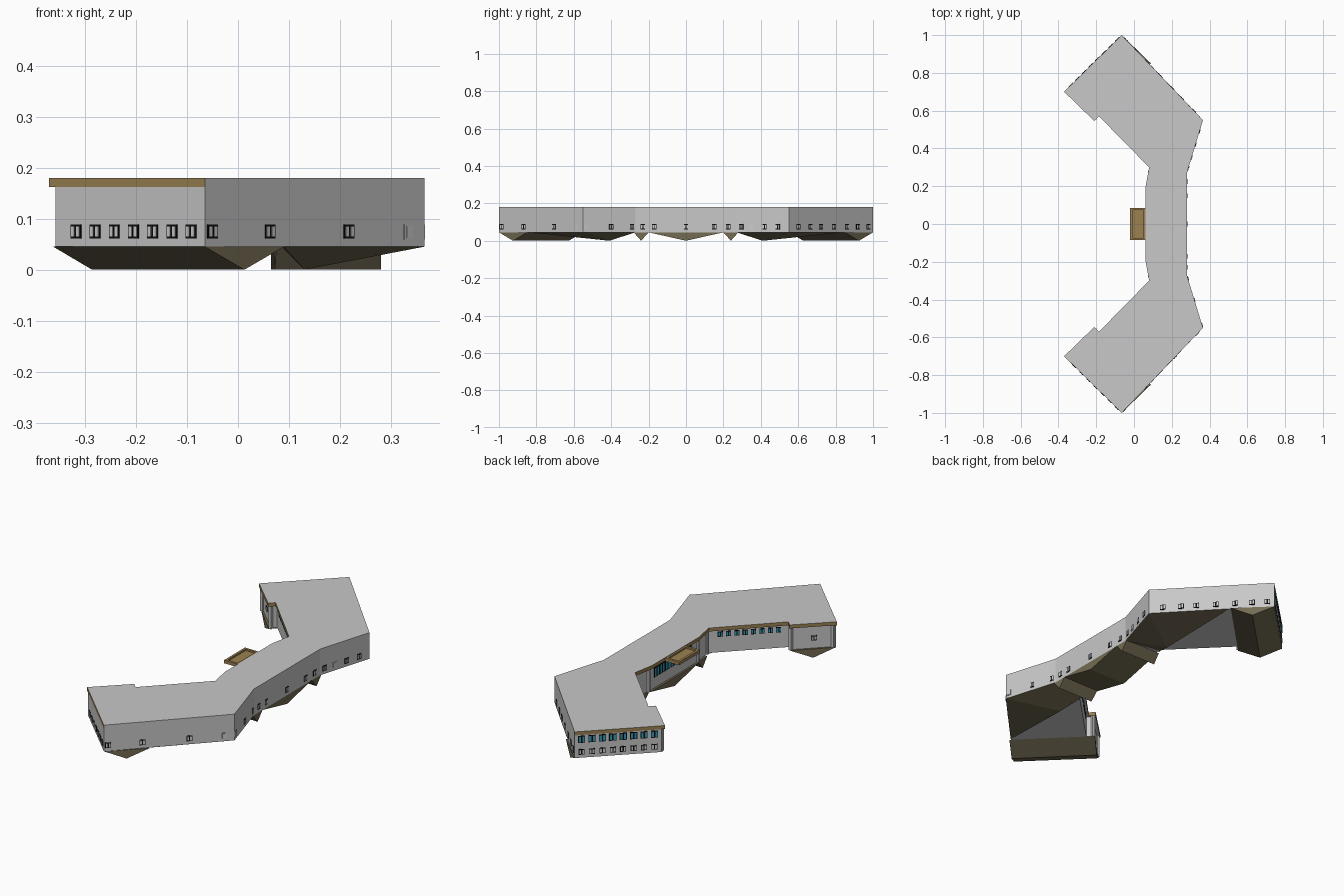
import bpy, bmesh
from mathutils import Vector as V

if "Cube" in bpy.data.objects:
    bpy.data.objects.remove(bpy.data.objects["Cube"])

def mat(name, r, g, b):
    m = bpy.data.materials.new(name)
    m.diffuse_color = (r, g, b, 1)
    m.use_nodes = True
    m.node_tree.nodes["Principled BSDF"].inputs["Base Color"].default_value = m.diffuse_color
    return m

GREY = mat("wall_grey", .58, .58, .58)
BROWN = mat("fascia_brown", .33, .22, .085)
EARTH = mat("base_olive", .17, .145, .085)
BLACK = mat("frame_black", .004, .004, .004)
PALE = mat("pane_pale", .62, .62, .62)
CYAN = mat("glass_cyan", .03, .33, .48)

def finish(name, bm, mats):
    bmesh.ops.recalc_face_normals(bm, faces=bm.faces)
    me = bpy.data.meshes.new(name)
    bm.to_mesh(me)
    bm.free()
    for m in mats:
        me.materials.append(m)
    ob = bpy.data.objects.new(name, me)
    bpy.context.collection.objects.link(ob)
    return ob

def solid(bm, ring0, ring1, idx=0):
    """Closed prism between two matching rings of points."""
    a = [bm.verts.new(p) for p in ring0]
    b = [bm.verts.new(p) for p in ring1]
    n = len(a)
    faces = [bm.faces.new(a), bm.faces.new(b)]
    faces += [bm.faces.new((a[i], a[(i + 1) % n], b[(i + 1) % n], b[i])) for i in range(n)]
    for f in faces:
        f.material_index = idx
    return faces

def extrude(bm, pts, z0, z1, idx=0):
    return solid(bm, [(x, y, z0) for x, y in pts], [(x, y, z1) for x, y in pts], idx)

def rect(x0, x1, y0, y1):
    return [(x0, y0), (x1, y0), (x1, y1), (x0, y1)]

def mirrored(half):
    """South half outline (clockwise) plus its northern mirror image."""
    return half + [(x, -y) for x, y in reversed(half)]

TOP, EAVE, FLOOR = .18, .162, .045
OUT = [(.28, -.27), (.365, -.55), (-.065, -1)]           # outer corners, south half
roof_pts = mirrored(OUT + [(-.37, -.7), (-.21, -.545), (-.185, -.57), (.08, -.3), (.06, -.19)])
wall_pts = mirrored(OUT + [(-.358, -.712), (-.208, -.565), (-.188, -.588), (.092, -.308), (.075, -.19)])

# walls
bm = bmesh.new()
extrude(bm, wall_pts, FLOOR, EAVE)
finish("walls", bm, [GREY])

# roof slab: grey on top and flush outer sides, brown fascia on the ends and court side
bm = bmesh.new()
extrude(bm, roof_pts, EAVE, TOP)
bmesh.ops.recalc_face_normals(bm, faces=bm.faces)
for f in bm.faces:
    c = f.calc_center_median()
    outer = f.normal.x > .1 and c.x > .1
    f.material_index = 0 if outer or abs(f.normal.z) > .5 else 1
finish("roof", bm, [GREY, BROWN])

# entrance canopy with a sunk panel
bm = bmesh.new()
for r in (rect(-.02, -.008, -.085, .085), rect(.05, .062, -.085, .085),
          rect(-.008, .05, -.085, -.073), rect(-.008, .05, .073, .085)):
    extrude(bm, r, EAVE, TOP - .002)
extrude(bm, rect(-.008, .05, -.073, .073), EAVE, .17)
finish("entrance_canopy", bm, [BROWN])

# posts beside the entrance court and at the wing tips
bm = bmesh.new()
for s in (-1, 1):
    for x, y, w in ((.072, .2, .012), (.088, .296, .012), (-.35, .698, .014), (-.205, .56, .014)):
        extrude(bm, rect(x - w / 2, x + w / 2, s * y - w / 2, s * y + w / 2), FLOOR, EAVE)
finish("posts", bm, [GREY])

# faceted base: V keels and pyramids hanging below the floor
def keel(bm, a, b, c, d):
    """V prism on quad a b c d; the ridge joins the middles of a-d and b-c."""
    P = lambda p, z: (p[0], p[1], z)
    mid = lambda p, q: ((p[0] + q[0]) / 2, (p[1] + q[1]) / 2)
    solid(bm, [P(a, FLOOR), P(mid(a, d), 0), P(d, FLOOR)],
          [P(b, FLOOR), P(mid(b, c), 0), P(c, FLOOR)])

bm = bmesh.new()
keel(bm, (.065, -.2), (.28, -.2), (.28, .2), (.065, .2))
for s in (-1, 1):
    keel(bm, (.07, s * .2), (.28, s * .2), (.28, s * .28), (.075, s * .28))
    keel(bm, (-.362, s * .705), (-.065, s * 1), (.09, s * .85), (-.21, s * .55))
    # wing pyramid
    ring = [bm.verts.new((x, s * y, FLOOR)) for x, y in
            ((.09, .84), (.365, .55), (.28, .27), (.085, .3))]
    apex = bm.verts.new((.13, s * .41, 0))
    bm.faces.new(ring)
    for i in range(4):
        bm.faces.new((ring[i], ring[(i + 1) % 4], apex))
finish("base", bm, [EARTH])

# windows: dark plate with panes, laid on the wall p -> q (counter-clockwise)
def windows(name, p, q, ts, z0, z1, w=.028, panes=2, glass=PALE, frame=BLACK):
    p, q = V((*p, 0)), V((*q, 0))
    d = (q - p).normalized()
    n = V((d.y, -d.x, 0))
    bm = bmesh.new()

    def plate(c, u0, u1, za, zb, depth, idx):
        ring = [c + d * u + V((0, 0, z)) for u, z in ((u0, za), (u1, za), (u1, zb), (u0, zb))]
        solid(bm, [v - n * .002 for v in ring], [v + n * depth for v in ring], idx)

    for t in ts:
        c = p.lerp(q, t)
        plate(c, -w / 2, w / 2, z0, z1, .002, 0)
        pw = w / panes
        for i in range(panes):
            u = -w / 2 + pw * i
            plate(c, u + pw * .2, u + pw * .8, z0 + .004, z1 - .004, .0035, 1)
    finish(name, bm, [frame, glass])

def at_y(p, q, ys):
    return [(y - p[1]) / (q[1] - p[1]) for y in ys]

def spread(n, a=.08, b=.92):
    return [a + (b - a) * i / (n - 1) for i in range(n)]

Z0, Z1 = .061, .089
tipS, endS, cS, eS = (-.358, -.712), (-.065, -1), (.365, -.55), (.28, -.27)
mir = lambda p: (p[0], -p[1])
tipN, endN, cN, eN = map(mir, (tipS, endS, cS, eS))
windows("south_end_windows", tipS, endS, spread(7, .14, .91), Z0, Z1)
windows("south_east_windows", endS, cS, at_y(endS, cS, (-.985, -.867, -.705)), Z0, Z1)
windows("lower_east_windows", cS, eS, at_y(cS, eS, (-.4, -.29)), Z0, Z1, .022)
windows("east_windows", eS, eN, at_y(eS, eN, (-.23, -.17, 0, .15, .225)), Z0, Z1, .024)
windows("upper_east_windows", eN, cN, at_y(eN, cN, (.295, .42, .49)), Z0, Z1, .024)
windows("north_east_windows", cN, endN,
        at_y(cN, endN, (.6, .665, .72, .79, .86, .92, .975)), Z0, Z1)
windows("north_end_windows", endN, tipN, spread(8), Z0, Z1)
windows("north_end_glazing", endN, tipN, spread(8), .122, .158, .034, 2, CYAN)

# pale blank panels on the outer walls
for nm, p, q, y in (("panel_a", endS, cS, -.582), ("panel_b", cS, eS, -.535), ("panel_c", eN, cN, .35)):
    windows(nm, p, q, at_y(p, q, (y,)), Z0 - .002, Z1, .028, 1, PALE, GREY)

# court side windows
inA, inB = (.092, -.308), (-.188, -.588)
for s, nm in ((-1, "south"), (1, "north")):
    a, b = (inB, inA) if s > 0 else (inA, inB)
    a, b = (mir(a), mir(b)) if s > 0 else (a, b)
    windows(nm + "_court_windows", *((a, b) if s > 0 else (inA, inB)), spread(8, .15, .85),
            .125, .152, .024, 2, CYAN)
    t0, t1 = ((-.208, -.565), tipS) if s < 0 else (tipN, (-.208, .565))
    windows(nm + "_tip_window", t0, t1, (.5,), .085, .11)
windows("entrance_glazing", (.075, .19), (.075, -.19), spread(7, .15, .85), .1, .15, .04, 2, CYAN)
